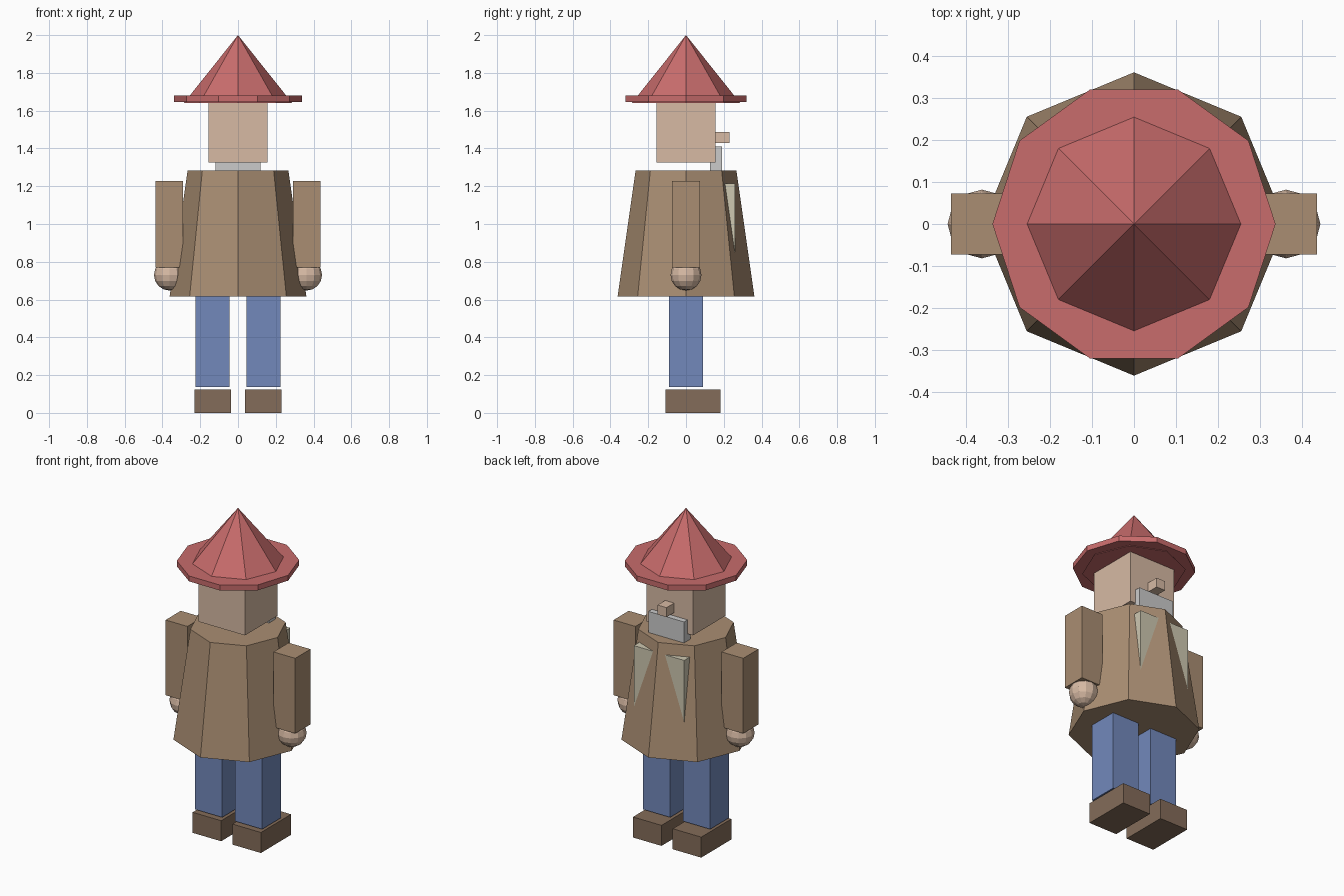
import bpy, bmesh, math
from mathutils import Matrix, Vector

if "Cube" in bpy.data.objects:
    bpy.data.objects.remove(bpy.data.objects["Cube"])


def material(name, rgb):
    m = bpy.data.materials.new(name)
    m.diffuse_color = (*rgb, 1)
    m.use_nodes = True
    m.node_tree.nodes["Principled BSDF"].inputs["Base Color"].default_value = m.diffuse_color
    return m


RED = material("red_felt", (0.58, 0.15, 0.15))
SKIN = material("skin", (0.68, 0.49, 0.37))
COAT = material("coat_brown", (0.40, 0.27, 0.17))
DENIM = material("denim", (0.17, 0.25, 0.50))
LEATHER = material("leather", (0.23, 0.15, 0.10))
CREAM = material("cream", (0.62, 0.58, 0.44))


def finish(name, bm, mat):
    mesh = bpy.data.meshes.new(name)
    bm.to_mesh(mesh)
    bm.free()
    if mat:
        mesh.materials.append(mat)
    ob = bpy.data.objects.new(name, mesh)
    bpy.context.collection.objects.link(ob)
    return ob


def box(name, lo, hi, mat=None):
    lo, hi = Vector(lo), Vector(hi)
    bm = bmesh.new()
    m = Matrix.Translation((lo + hi) / 2) @ Matrix.Diagonal((*(hi - lo), 1))
    bmesh.ops.create_cube(bm, size=1, matrix=m)
    return finish(name, bm, mat)


def cone(name, sides, r1, r2, z1, z2, mat):
    # one corner always points along +x
    bm = bmesh.new()
    m = Matrix.Translation((0, 0, (z1 + z2) / 2)) @ Matrix.Rotation(math.pi / 2, 4, 'Z')
    bmesh.ops.create_cone(bm, cap_ends=True, segments=sides, radius1=r1,
                          radius2=r2, depth=z2 - z1, matrix=m)
    return finish(name, bm, mat)


def ball(name, centre, r, mat):
    bm = bmesh.new()
    bmesh.ops.create_uvsphere(bm, u_segments=12, v_segments=8, radius=r,
                              matrix=Matrix.Translation(centre))
    return finish(name, bm, mat)


# Hat
cone("hat_cone", 8, 0.287, 0, 1.64, 2.0, RED)
cone("hat_brim", 10, 0.338, 0.338, 1.647, 1.68, RED)

# Head, nose and grey beard (face looks toward +y)
box("head", (-0.157, -0.157, 1.325), (0.157, 0.157, 1.64), SKIN)
box("nose", (-0.03, 0.15, 1.43), (0.03, 0.23, 1.488), SKIN)
box("beard", (-0.12, 0.126, 1.26), (0.12, 0.191, 1.41))

# Flared coat
cone("coat", 8, 0.362, 0.267, 0.617, 1.282, COAT)

# Paired parts
for side, s in (("left", -1), ("right", 1)):
    def pair(name, x1, x2, y1, y2, z1, z2, mat):
        a, b = sorted((s * x1, s * x2))
        box(f"{side}_{name}", (a, y1, z1), (b, y2, z2), mat)

    pair("lapel", 0.03, 0.17, 0.18, 0.26, 0.75, 1.215, CREAM)
    pair("sleeve", 0.29, 0.437, -0.073, 0.073, 0.77, 1.228, COAT)
    pair("leg", 0.044, 0.226, -0.09, 0.09, 0.137, 0.62, DENIM)
    pair("shoe", 0.038, 0.23, -0.108, 0.182, 0, 0.125, LEATHER)
    ball(f"{side}_hand", (s * 0.363, 0, 0.73), 0.082, SKIN)
